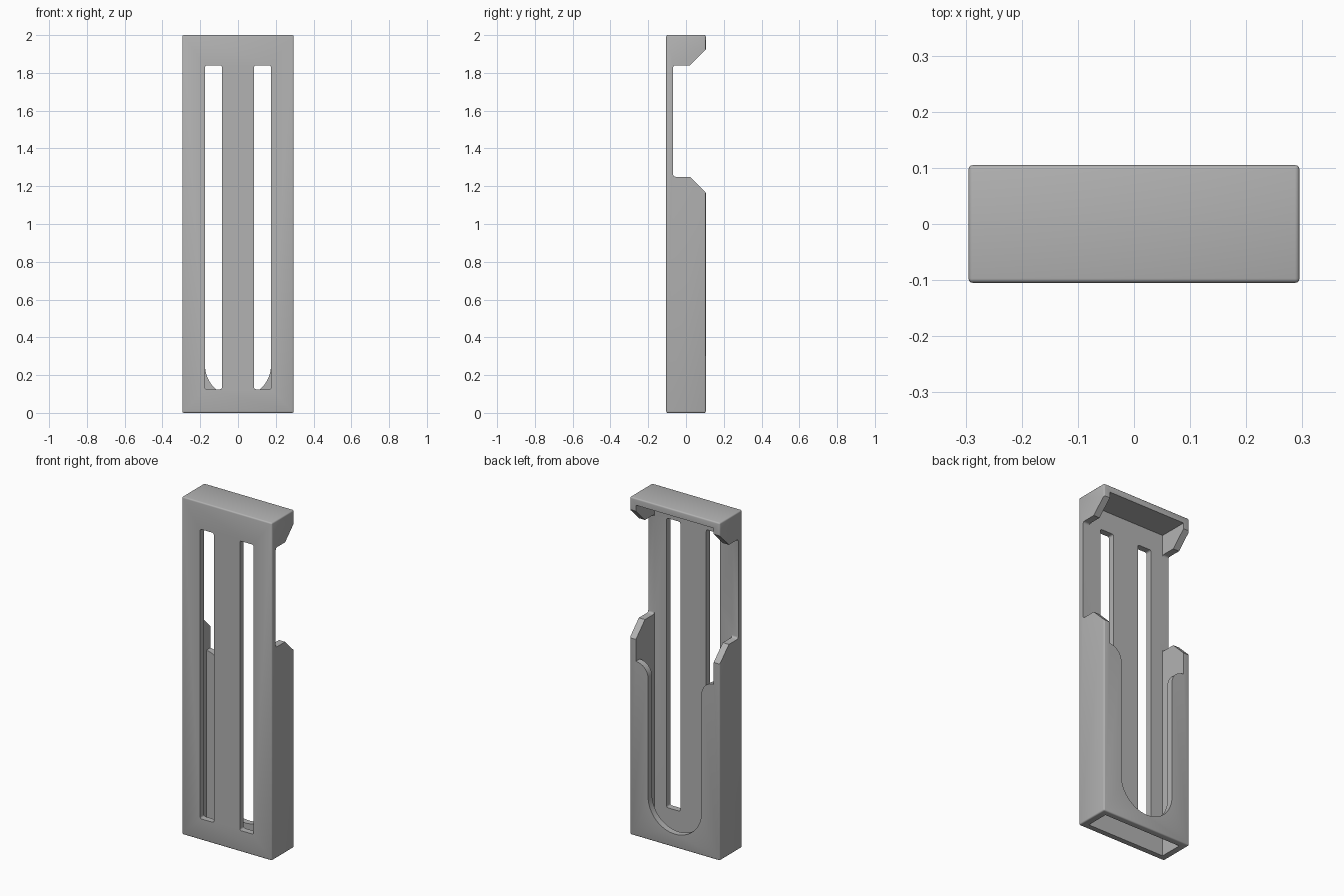
import bpy, bmesh, math
from mathutils import Vector

cube = bpy.data.objects.get("Cube")
if cube:
    bpy.data.objects.remove(cube, do_unlink=True)

HX, HY, TOP = 0.295, 0.105, 2.0     # outer half width, half depth, height
INX, INY, CEIL = 0.255, 0.068, 1.96  # cavity half width, half depth, ceiling
U, SHOULDER = 0.175, 1.035           # half width of back cutout, back panel top

grey = bpy.data.materials.new("plain grey")
grey.use_nodes = True
colour = (0.45, 0.45, 0.45, 1)
grey.diffuse_color = colour
grey.node_tree.nodes["Principled BSDF"].inputs["Base Color"].default_value = colour


def add_object(name, bm):
    bmesh.ops.recalc_face_normals(bm, faces=bm.faces)
    mesh = bpy.data.meshes.new(name)
    bm.to_mesh(mesh)
    bm.free()
    mesh.materials.append(grey)
    obj = bpy.data.objects.new(name, mesh)
    bpy.context.collection.objects.link(obj)
    return obj


def box(name, low, high, bevel=0):
    bm = bmesh.new()
    bmesh.ops.create_cube(bm, size=1)
    low, high = Vector(low), Vector(high)
    for v in bm.verts:
        v.co = (low + high) / 2 + v.co * (high - low)
    if bevel:
        bmesh.ops.bevel(bm, geom=bm.edges[:], offset=bevel, segments=3,
                        profile=0.5, affect='EDGES')
    return add_object(name, bm)


def prism(name, points, axis, start, end):
    """Extrude a profile along x (points are y, z) or along y (points are x, z)."""
    bm = bmesh.new()
    place = (lambda a, b: (start, a, b)) if axis == 'X' else (lambda a, b: (a, start, b))
    face = bm.faces.new([bm.verts.new(place(a, b)) for a, b in points])
    shift = Vector((end - start, 0, 0)) if axis == 'X' else Vector((0, end - start, 0))
    new = bmesh.ops.extrude_face_region(bm, geom=[face])["geom"]
    bmesh.ops.translate(bm, vec=shift, verts=[g for g in new if isinstance(g, bmesh.types.BMVert)])
    return add_object(name, bm)


def arc(cx, cz, r, a0, a1, steps):
    angles = [math.radians(a0 + (a1 - a0) * i / steps) for i in range(steps + 1)]
    return [(cx + r * math.cos(a), cz + r * math.sin(a)) for a in angles]


def rounded_rect(x0, x1, z0, z1, r):
    return (arc(x0 + r, z0 + r, r, 180, 270, 4) + arc(x1 - r, z0 + r, r, 270, 360, 4)
            + arc(x1 - r, z1 - r, r, 0, 90, 4) + arc(x0 + r, z1 - r, r, 90, 180, 4))


# Outer shell
holder = box("holder_body", (-HX, -HY, 0), (HX, HY, TOP), 0.008)

# Hollow interior, open at the bottom
cutters = [box("cavity_cutter", (-INX, -INY, -0.1), (INX, INY, CEIL))]

# Side windows with sloping shoulders
r = 0.012
window = (arc(-INY + r, 1.25 + r, r, 270, 180, 4) + arc(-INY + r, 1.84 - r, r, 180, 90, 4)
          + [(0.02, 1.84), (0.14, 1.96), (0.14, 1.13), (0.02, 1.25)])
cutters.append(prism("window_cutter", window, 'X', -0.4, 0.4))

# Round-bottomed opening in the back panel, flaring at its shoulders
f = INX - U
right = arc(INX, SHOULDER - f, f, 180, 90, 8)
left = [(-x, z) for x, z in reversed(right)]
opening = arc(0, 0.255, U, 180, 360, 32) + right + [(INX, CEIL), (-INX, CEIL)] + left
cutters.append(prism("back_opening_cutter", opening, 'Y', 0, 0.2))

# Two long slots in the front plate
for side, x0 in (("left", 0.085), ("right", -0.175)):
    slot = rounded_rect(x0, x0 + 0.09, 0.125, 1.84, 0.01)
    cutters.append(prism(side + "_slot_cutter", slot, 'Y', -0.2, 0))

bpy.context.view_layer.objects.active = holder
holder.select_set(True)
for cutter in cutters:
    mod = holder.modifiers.new(cutter.name, 'BOOLEAN')
    mod.operation = 'DIFFERENCE'
    mod.solver = 'EXACT'
    mod.object = cutter
    bpy.ops.object.modifier_apply(modifier=mod.name)
    bpy.data.objects.remove(cutter, do_unlink=True)

bpy.ops.object.shade_smooth_by_angle(angle=math.radians(35))
